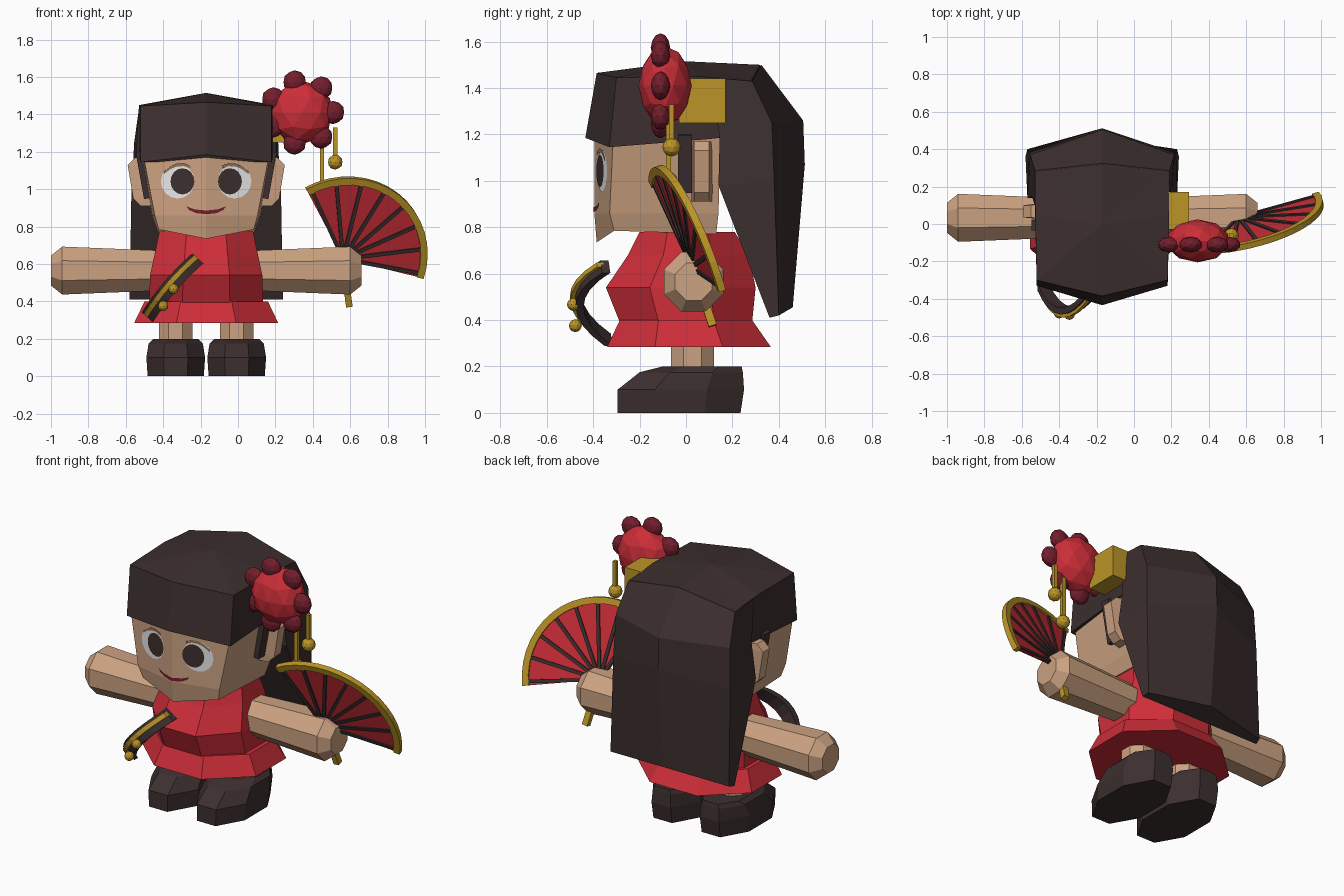
import bpy, bmesh, math
from mathutils import Vector, Matrix

if "Cube" in bpy.data.objects:
    bpy.data.objects.remove(bpy.data.objects["Cube"])

CX = -0.17  # centre line of the figure


def material(name, r, g, b):
    m = bpy.data.materials.new(name)
    m.use_nodes = True
    m.diffuse_color = (r, g, b, 1)
    m.node_tree.nodes["Principled BSDF"].inputs["Base Color"].default_value = (r, g, b, 1)
    return m


HAIR = material("dark_brown", .046, .028, .028)
SKIN = material("skin", .6, .36, .22)
RED = material("red", .61, .027, .04)
MAROON = material("maroon", .17, .013, .026)
GOLD = material("gold", .5, .3, .02)
WHITE = material("white", .85, .85, .85)
BROW = material("brow_brown", .3, .16, .09)


def finish(name, bm, mat):
    bmesh.ops.remove_doubles(bm, verts=bm.verts, dist=1e-5)
    bmesh.ops.recalc_face_normals(bm, faces=bm.faces)
    me = bpy.data.meshes.new(name)
    bm.to_mesh(me)
    bm.free()
    me.materials.append(mat)
    ob = bpy.data.objects.new(name, me)
    bpy.context.collection.objects.link(ob)
    return ob


def loft(name, rings, mat, cx=0.0):
    """Skin a list of equal rings and cap both ends."""
    bm = bmesh.new()
    rows = [[bm.verts.new((cx + x, y, z)) for x, y, z in ring] for ring in rings]
    n = len(rows[0])
    for a, b in zip(rows, rows[1:]):
        for i in range(n):
            j = (i + 1) % n
            bm.faces.new((a[i], a[j], b[j], b[i]))
    bm.faces.new(rows[0])
    bm.faces.new(rows[-1])
    return finish(name, bm, mat)


def mirrored(half):
    """Close a half ring whose first and last points may lie on the centre line."""
    return half + [(-x, y, z) for x, y, z in reversed(half) if abs(x) > 1e-6]


def octagon(w, y0, y1, z, x=0.0):
    k = 1 / math.cos(math.pi / 8)
    angles = [math.pi / 8 + i * math.pi / 4 for i in range(8)]
    return [(x + w * k * math.cos(a), (y0 + y1) / 2 + (y1 - y0) / 2 * k * math.sin(a), z) for a in angles]


def box(name, centre, size, mat, rot=None):
    bm = bmesh.new()
    bmesh.ops.create_cube(bm, size=1)
    m = Matrix.Translation(centre) @ (rot or Matrix()) @ Matrix.Diagonal((*size, 1))
    bmesh.ops.transform(bm, matrix=m, verts=bm.verts)
    return finish(name, bm, mat)


def rod(name, a, b, width, depth, mat, up=Vector((0, 1, 0))):
    a, b = Vector(a), Vector(b)
    z = (b - a).normalized()
    x = up.cross(z).normalized()
    rot = Matrix((x, z.cross(x), z)).transposed().to_4x4()
    return box(name, (a + b) / 2, (width, depth, (b - a).length), mat, rot)


def ball(name, centre, size, mat, sub=2):
    bm = bmesh.new()
    bmesh.ops.create_icosphere(bm, subdivisions=sub, radius=1)
    m = Matrix.Translation(centre) @ Matrix.Diagonal((*size, 1))
    bmesh.ops.transform(bm, matrix=m, verts=bm.verts)
    return finish(name, bm, mat)


def plate(name, pts, lift, mat):
    """Flat painted detail lying on the folded front of the face."""
    bm = bmesh.new()
    bm.faces.new([bm.verts.new((CX + x, -.395 + .24 * abs(x) - lift, z)) for x, z in pts])
    ob = finish(name, bm, mat)
    if ob.data.polygons[0].normal.y > 0:
        ob.data.flip_normals()


def oval(x, z, rx, rz, n=16):
    return [(x + rx * math.cos(i * math.tau / n), z + rz * math.sin(i * math.tau / n)) for i in range(n)]


# Dress
loft("dress_body", [octagon(.305, -.285, .285, .39), octagon(.3, -.345, .3, .54),
                    octagon(.27, -.25, .27, .68), octagon(.25, -.2, .21, .78)], RED, CX)
loft("dress_skirt", [octagon(.385, -.34, .365, .285), octagon(.33, -.285, .285, .4)], RED, CX)

# Head
loft("head", [mirrored([(0, -.385, .735), (.255, -.31, .785), (.26, .13, .77)]),
              mirrored([(0, -.395, .86), (.275, -.329, .86), (.29, .14, .86)]),
              mirrored([(0, -.395, 1.25), (.34, -.313, 1.2), (.35, .15, 1.2)])], SKIN, CX)

# Hair cap and long back hair
loft("hair_cap", [
    mirrored([(0, -.434, 1.185), (.35, -.33, 1.145), (.36, .1, 1.18), (.35, .27, 1.2), (0, .32, 1.2)]),
    mirrored([(0, -.385, 1.465), (.35, -.3, 1.445), (.358, .05, 1.45), (.355, .28, 1.43), (0, .32, 1.5)]),
    [(0, 0, 1.515)] * 8], HAIR, CX)
loft("back_hair", [
    mirrored([(.36, .1, 1.44), (.36, .285, 1.43), (0, .325, 1.5)]),
    mirrored([(.375, .145, 1.19), (.385, .37, 1.25), (0, .505, 1.26)]),
    mirrored([(.4, .14, .98), (.395, .38, 1.0), (0, .512, 1.07)]),
    mirrored([(.41, .36, .41), (.4, .4, .42), (0, .46, .455)])], HAIR, CX)

for s, side in ((1, "left"), (-1, "right")):
    # Limbs
    loft(side + "_arm", [[(s * x, y, z) for y, z, x in octagon(r, .565 - r, .565 + r, x, .033)]
                         for x, r in ((.2, .1), (.27, .108), (.77, .128), (.83, .08))], SKIN, CX)
    loft(side + "_leg", [octagon(.09, -.065, .12, z, s * .163) for z in (.15, .35)], SKIN, CX)
    loft(side + "_shoe", [octagon(.15, -.295, .235, 0, s * .163), octagon(.157, -.295, .25, .1, s * .163),
                          octagon(.145, -.2, .245, .175, s * .163), octagon(.12, -.1, .24, .2, s * .163)], HAIR, CX)
    # Ear and side lock
    loft(side + "_ear", [[(s * x, y, z) for x, y in ((.27, .02), (w, .035), (w, .1), (.27, .12))]
                         for z, w in ((.91, .35), (.95, .39), (1.13, .42), (1.17, .38))], SKIN, CX)
    rod(side + "_side_lock", (CX + s * .315, -.005, .95), (CX + s * .36, -.005, 1.2), .035, .06, HAIR)
    # Face details
    plate(side + "_eye_white", oval(s * .152, 1.042, .09, .092), .003, WHITE)
    plate(side + "_iris", oval(s * .127, 1.042, .064, .07), .006, HAIR)
    arc = [(t, .085 + .14 * t, 1.14 - .1 * (t - .35) ** 2) for t in (0, .25, .5, .75, 1)]
    plate(side + "_brow", [(s * x, z) for t, x, z in arc] + [(s * x, z - .016) for t, x, z in reversed(arc)], .008, BROW)
    plate(side + "_mouth_half", [(0, .866), (s * .055, .872), (s * .09, .888), (s * .106, .908),
                                 (s * .06, .892), (0, .886)], .004, MAROON)

# Hair flower with its clip and pendants
FLOWER = Vector((.34, -.09, 1.41))
ball("flower_core", FLOWER, (.17, .115, .17), RED)
for i in range(7):
    a = math.tau * i / 7
    ball("flower_petal", FLOWER + Vector((.168 * math.cos(a), -.02, .168 * math.sin(a))), (.062, .042, .062), MAROON)
box("hair_clip", (.24, .07, 1.345), (.11, .2, .19), GOLD)
for x, y, top, low in ((.52, -.062, 1.33, 1.145), (.45, -.075, 1.28, 1.0)):
    rod("pendant_rod", (x, y, top), (x, y, low), .022, .022, GOLD)
    ball("pendant_bead", (x, y, low), (.04, .04, .04), GOLD)

# Open hand fan, tilted forward
PIVOT = Vector((.56, .03, .63))
U = Vector((1, .208, 0)).normalized()
N = Vector((.208, -1, -.365)).normalized()
V = N.cross(U).normalized()
V = V if V.z > 0 else -V


def on_fan(r, deg, lift=0.0):
    a = math.radians(deg)
    return PIVOT + r * (math.cos(a) * U + math.sin(a) * V) + lift * N


def fan_band(name, r0, r1, half, mat):
    loft(name, [[on_fan(r0, d, -half), on_fan(r1, d, -half), on_fan(r1, d, half), on_fan(r0, d, half)]
                for d in [-14 + 134 * i / 16 for i in range(17)]], mat)


fan_band("fan_leaf", .06, .43, .004, RED)
fan_band("fan_rim", .422, .46, .016, GOLD)
for i in range(8):
    d = -11 + 128 * i / 7
    rod("fan_rib", on_fan(.03, d), on_fan(.425, d), .02, .024, HAIR, N)
rod("fan_handle", PIVOT, (.595, .115, .375), .035, .035, GOLD)

# Small curved fan floating in front
ends = Vector((-.215, -.365, .63)), Vector((-.375, -.6, .49)), Vector((-.485, -.355, .315))
path = []
for i in range(9):
    t = i / 8
    path.append(ends[0] * (1 - t) ** 2 + ends[1] * 2 * t * (1 - t) + ends[2] * t * t)
ACROSS = Vector((.75, .1, -.66))


def ribbon(name, w, shift, y0, y1, mat):
    a, b = ACROSS * (shift - w), ACROSS * (shift + w)
    f, k = Vector((0, y0, 0)), Vector((0, y1, 0))
    loft(name, [[p + a + f, p + b + f, p + b + k, p + a + k] for p in path], mat)


ribbon("small_fan_body", .04, 0, 0, .035, HAIR)
ribbon("small_fan_trim", .014, -.012, -.018, .012, GOLD)
for p in ((-.345, -.485, .467), (-.4, -.477, .376)):
    ball("small_fan_bead", p, (.028, .028, .028), GOLD)
